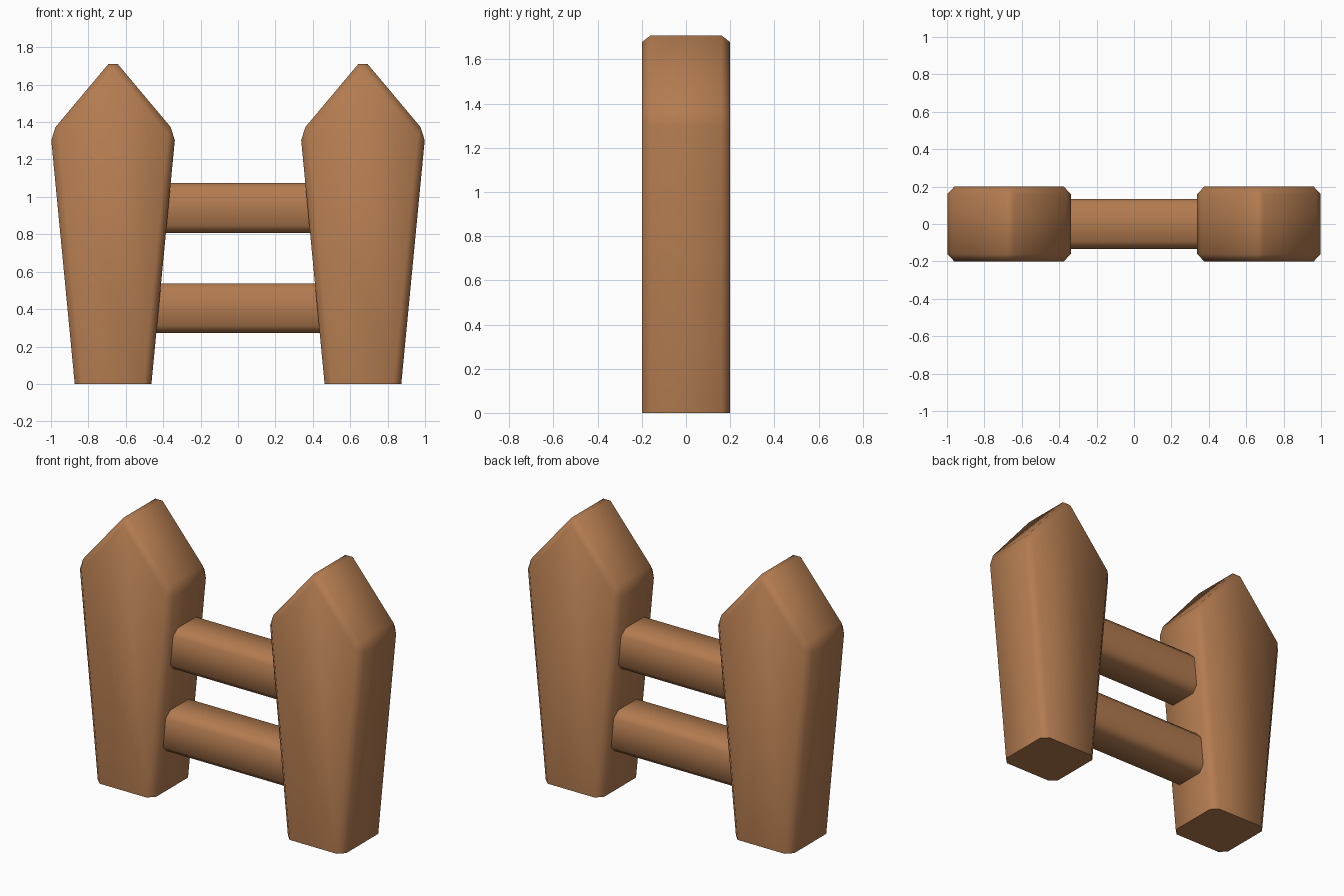
import bpy, bmesh, math

if "Cube" in bpy.data.objects:
    bpy.data.objects.remove(bpy.data.objects["Cube"])

wood = bpy.data.materials.new("wood")
wood.diffuse_color = (0.45, 0.2, 0.08, 1)
wood.use_nodes = True
wood.node_tree.nodes["Principled BSDF"].inputs["Base Color"].default_value = wood.diffuse_color


def prism(name, profile, to_3d, half_length, keep_edge, offset=0.04):
    """Extrude a profile both ways and chamfer the edges chosen by keep_edge."""
    bm = bmesh.new()
    rings = [[bm.verts.new(to_3d(a, b, d)) for a, b in profile]
             for d in (-half_length, half_length)]
    bm.faces.new(rings[0])
    bm.faces.new(rings[1][::-1])
    n = len(profile)
    for i in range(n):
        j = (i + 1) % n
        bm.faces.new((rings[0][i], rings[1][i], rings[1][j], rings[0][j]))
    bmesh.ops.recalc_face_normals(bm, faces=bm.faces)
    edges = [e for e in bm.edges if keep_edge(*e.verts)]
    bmesh.ops.bevel(bm, geom=edges, offset=offset, offset_type='OFFSET',
                    segments=1, profile=0.5, affect='EDGES')
    bmesh.ops.recalc_face_normals(bm, faces=bm.faces)
    mesh = bpy.data.meshes.new(name)
    bm.to_mesh(mesh)
    bm.free()
    mesh.materials.append(wood)
    obj = bpy.data.objects.new(name, mesh)
    bpy.context.collection.objects.link(obj)
    bpy.ops.object.select_all(action='DESELECT')
    obj.select_set(True)
    bpy.context.view_layer.objects.active = obj
    bpy.ops.object.shade_smooth_by_angle(angle=math.radians(60))
    return obj


# Pointed posts, tapering toward a flat unbevelled foot
post_profile = [(-0.205, 0), (0.205, 0), (0.334, 1.342), (0, 1.74), (-0.334, 1.342)]
for side, x in (("left", -0.668), ("right", 0.668)):
    post = prism(f"{side}_post", post_profile, lambda a, b, d: (a, d, b), 0.2,
                 lambda v, w: v.co.z + w.co.z > 0.001)
    post.location.x = x

# Chamfered square rails, ends buried in the posts
r = 0.133
rail_profile = [(-r, -r), (r, -r), (r, r), (-r, r)]
for level, z in (("lower", 0.405), ("upper", 0.94)):
    rail = prism(f"{level}_rail", rail_profile, lambda a, b, d: (d, a, b), 0.6,
                 lambda v, w: abs(v.co.x - w.co.x) > 0.5)
    rail.location.z = z
